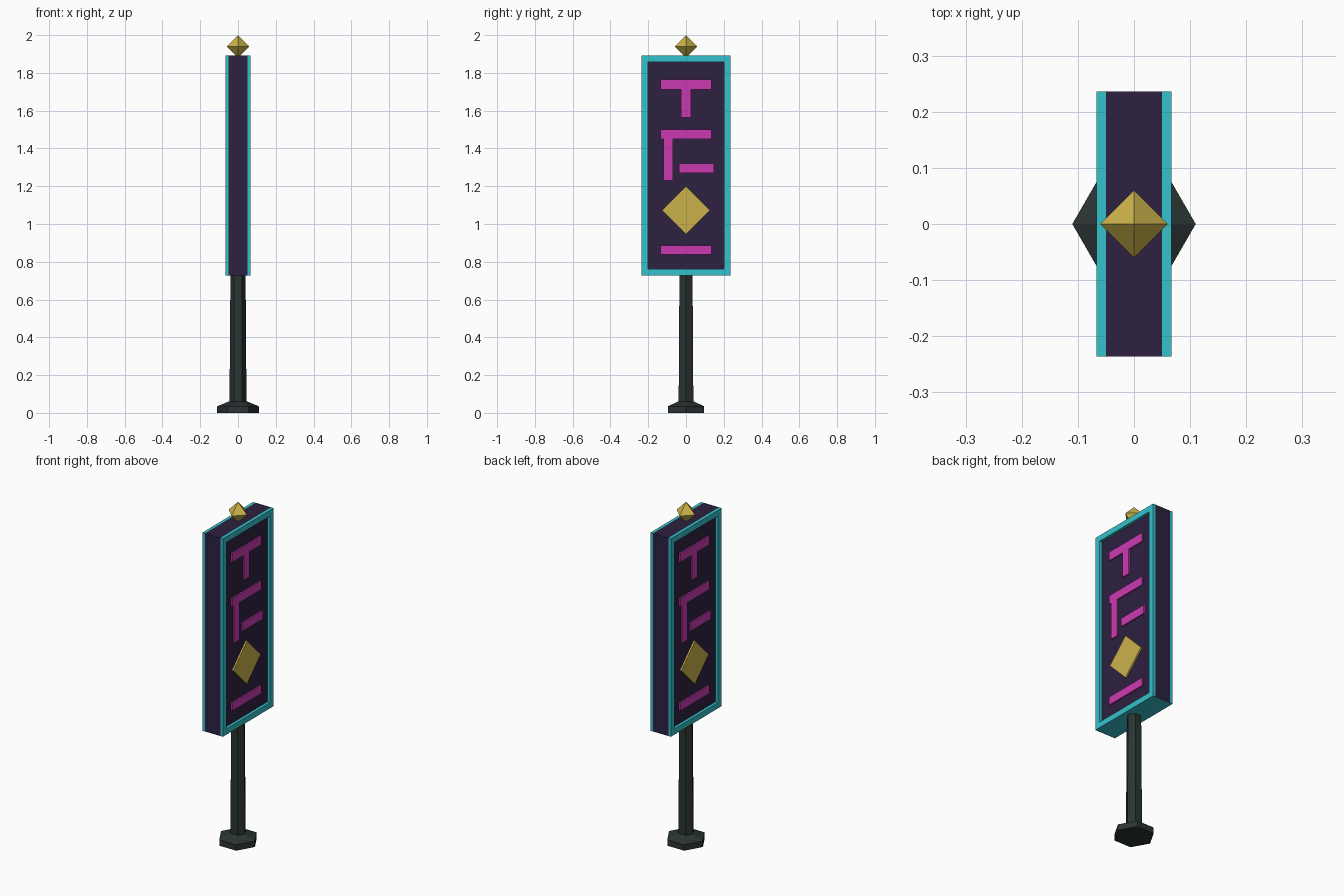
import bpy, bmesh
from math import pi
from mathutils import Matrix, Vector

cube = bpy.data.objects.get("Cube")
if cube:
    bpy.data.objects.remove(cube, do_unlink=True)


def material(name, rgb):
    m = bpy.data.materials.new(name)
    m.use_nodes = True
    m.diffuse_color = (*rgb, 1)
    m.node_tree.nodes["Principled BSDF"].inputs["Base Color"].default_value = (*rgb, 1)
    return m


PURPLE = material("dark purple", (0.026, 0.015, 0.051))
CYAN = material("cyan", (0.036, 0.533, 0.604))
PINK = material("pink", (0.597, 0.042, 0.445))
GOLD = material("gold", (0.6, 0.45, 0.07))
IRON = material("dark iron", (0.023, 0.033, 0.033))


def finish(name, bm, *mats):
    bmesh.ops.recalc_face_normals(bm, faces=bm.faces)
    mesh = bpy.data.meshes.new(name)
    bm.to_mesh(mesh)
    bm.free()
    for m in mats:
        mesh.materials.append(m)
    ob = bpy.data.objects.new(name, mesh)
    bpy.context.collection.objects.link(ob)
    return ob


def box_bm(x0, x1, y0, y1, z0, z1):
    bm = bmesh.new()
    size = Matrix.Diagonal((x1 - x0, y1 - y0, z1 - z0, 1))
    centre = Matrix.Translation(((x0 + x1) / 2, (y0 + y1) / 2, (z0 + z1) / 2))
    bmesh.ops.create_cube(bm, size=1, matrix=centre @ size)
    return bm


def lathe(name, profile, sides, mat):
    """Flat-sided solid from (radius, height) pairs, with corners on the x axis."""
    bm = bmesh.new()
    rings = []
    for r, z in profile:
        spin = [Matrix.Rotation(2 * pi * i / sides, 3, "Z") for i in range(sides)]
        rings.append([bm.verts.new(s @ Vector((r, 0, z))) for s in spin])
    for a, b in zip(rings, rings[1:]):
        for i in range(sides):
            j = (i + 1) % sides
            bm.faces.new((a[i], a[j], b[j], b[i]))
    bm.faces.new(rings[0])
    bm.faces.new(rings[-1])
    bmesh.ops.remove_doubles(bm, verts=bm.verts, dist=0.0005)
    return finish(name, bm, mat)


# Foot and post
lathe("foot", [(0.11, 0), (0.11, 0.035), (0.05, 0.06)], 6, IRON)
lathe("post", [(0.045, 0.05), (0.04, 0.74)], 6, IRON)

# Sign body, with a cyan underside
HALF, LOW, HIGH, SKIN = 0.236, 0.727, 1.892, 0.05
body = box_bm(-SKIN, SKIN, -HALF, HALF, LOW, HIGH)
body.normal_update()
for f in body.faces:
    f.material_index = int(f.normal.z < -0.5)
finish("sign_body", body, PURPLE, CYAN)

# Finial
bm = bmesh.new()
tips = [bm.verts.new((0, 0, z)) for z in (1.88, 2.0)]
belt = [bm.verts.new(Matrix.Rotation(i * pi / 2, 3, "Z") @ Vector((0.06, 0, 1.94))) for i in range(4)]
for i in range(4):
    for tip in tips:
        bm.faces.new((belt[i], belt[(i + 1) % 4], tip))
finish("finial", bm, GOLD)

# Raised frame with mitred corners
def frame_bm():
    bm = bmesh.new()
    def loop(inset):
        y, z0, z1 = HALF - inset, LOW + inset, HIGH - inset
        return [bm.verts.new((SKIN, *p)) for p in ((-y, z0), (y, z0), (y, z1), (-y, z1))]
    a, b = loop(0), loop(0.034)
    ring = [bm.faces.new((a[i], a[(i + 1) % 4], b[(i + 1) % 4], b[i])) for i in range(4)]
    out = bmesh.ops.extrude_face_region(bm, geom=ring)["geom"]
    moved = [v for v in out if isinstance(v, bmesh.types.BMVert)]
    bmesh.ops.translate(bm, verts=moved, vec=(0.017, 0, 0))
    return bm


# Neon strokes: y from, y to, z from, z to
STROKES = {
    "upper_bar": (-0.135, 0.135, 1.713, 1.765),
    "upper_stem": (-0.026, 0.026, 1.565, 1.713),
    "middle_bar": (-0.135, 0.135, 1.45, 1.5),
    "middle_stem": (-0.12, -0.07, 1.23, 1.45),
    "short_bar": (-0.037, 0.148, 1.27, 1.32),
    "lower_bar": (-0.135, 0.135, 0.838, 0.886),
}

# Both faces carry the same design, turned half way round
for side, angle in (("left", 0), ("right", pi)):
    turn = Matrix.Rotation(angle, 4, "Z")
    parts = [("frame", frame_bm(), CYAN)]
    parts += [(n, box_bm(SKIN, SKIN + 0.008, *s), PINK) for n, s in STROKES.items()]
    diamond = box_bm(SKIN, SKIN + 0.009, -0.09, 0.09, -0.09, 0.09)
    diamond.transform(Matrix.Translation((0, 0, 1.072)) @ Matrix.Rotation(pi / 4, 4, "X"))
    parts.append(("diamond", diamond, GOLD))
    for name, part, mat in parts:
        part.transform(turn)
        finish(f"{side}_{name}", part, mat)
